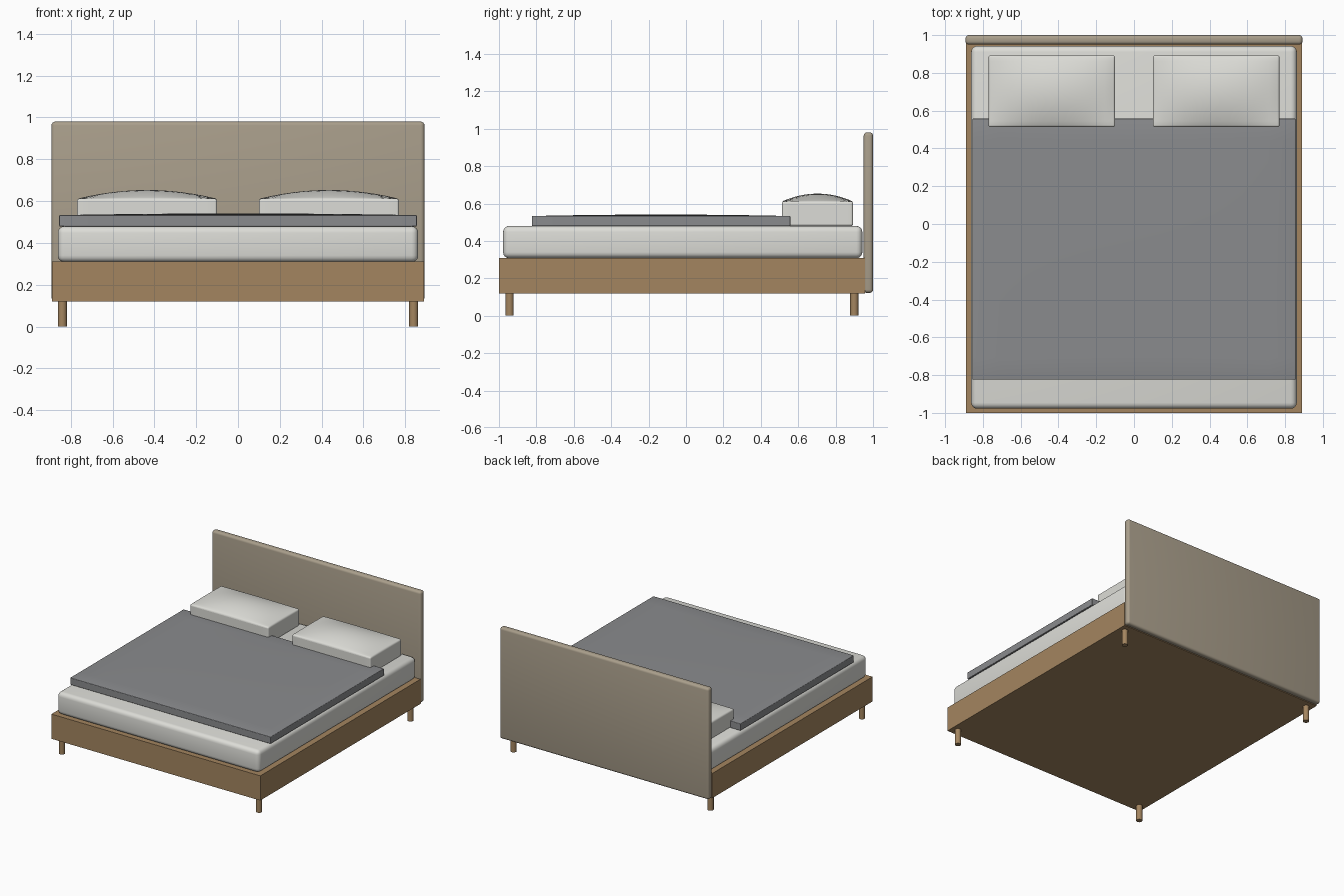
import bpy, bmesh, math

if "Cube" in bpy.data.objects:
    bpy.data.objects.remove(bpy.data.objects["Cube"])


def material(name, rgb):
    m = bpy.data.materials.new(name)
    m.diffuse_color = (*rgb, 1)
    m.use_nodes = True
    m.node_tree.nodes["Principled BSDF"].inputs["Base Color"].default_value = m.diffuse_color
    return m


WOOD = material("oak wood", (0.37, 0.235, 0.115))
FABRIC = material("beige fabric", (0.40, 0.345, 0.26))
LINEN = material("white linen", (0.72, 0.72, 0.68))
GREY = material("grey blanket", (0.255, 0.26, 0.27))


def finish(name, bm, mat, smooth=True):
    mesh = bpy.data.meshes.new(name)
    bm.to_mesh(mesh)
    bm.free()
    mesh.materials.append(mat)
    ob = bpy.data.objects.new(name, mesh)
    bpy.context.collection.objects.link(ob)
    if smooth:
        bpy.ops.object.select_all(action='DESELECT')
        ob.select_set(True)
        bpy.context.view_layer.objects.active = ob
        bpy.ops.object.shade_smooth_by_angle(angle=math.radians(35))
    return ob


def box(name, lo, hi, mat, round_edge=0, dome=0):
    """Box between two corners, with rounded edges and an optional domed top."""
    bm = bmesh.new()
    bmesh.ops.create_cube(bm, size=1)
    size = [b - a for a, b in zip(lo, hi)]
    mid = [(a + b) / 2 for a, b in zip(lo, hi)]
    size[2] -= dome
    mid[2] -= dome / 2
    bmesh.ops.scale(bm, vec=size, verts=bm.verts)
    if dome:
        bmesh.ops.subdivide_edges(bm, edges=bm.edges[:], cuts=11, use_grid_fill=True)
    if round_edge:
        sharp = [e for e in bm.edges if e.calc_face_angle(0) > 1]
        bmesh.ops.bevel(bm, geom=sharp, offset=round_edge, segments=4,
                        profile=0.5, affect='EDGES', clamp_overlap=True)
    for v in bm.verts:
        u, w = 2 * v.co.x / size[0], 2 * v.co.y / size[1]
        t = v.co.z / size[2] + 0.5
        v.co.z += dome * t * (1 - u * u) * (1 - w * w)
    bmesh.ops.translate(bm, vec=mid, verts=bm.verts)
    return finish(name, bm, mat, round_edge > 0)


# Base and headboard
box("bed_frame", (-0.89, -1, 0.12), (0.89, 0.957, 0.31), WOOD)
box("headboard", (-0.892, 0.95, 0.122), (0.892, 1, 0.98), FABRIC, 0.018)

# Bedding
box("mattress", (-0.862, -0.978, 0.308), (0.862, 0.943, 0.48), LINEN, 0.032)
box("blanket", (-0.855, -0.824, 0.479), (0.855, 0.558, 0.541), GREY, 0.006, 0.008)
for side, x in (("left", -0.435), ("right", 0.435)):
    box("pillow_" + side, (x - 0.335, 0.513, 0.48), (x + 0.335, 0.893, 0.653),
        LINEN, 0.026, 0.042)

# Round legs
for sx, side in ((-1, "left"), (1, "right")):
    for y, end in ((-0.943, "front"), (0.90, "back")):
        bm = bmesh.new()
        bmesh.ops.create_cone(bm, cap_ends=True, segments=20, radius1=0.022,
                              radius2=0.022, depth=0.12)
        bmesh.ops.translate(bm, vec=(sx * 0.84, y, 0.06), verts=bm.verts)
        finish(f"leg_{end}_{side}", bm, WOOD)
